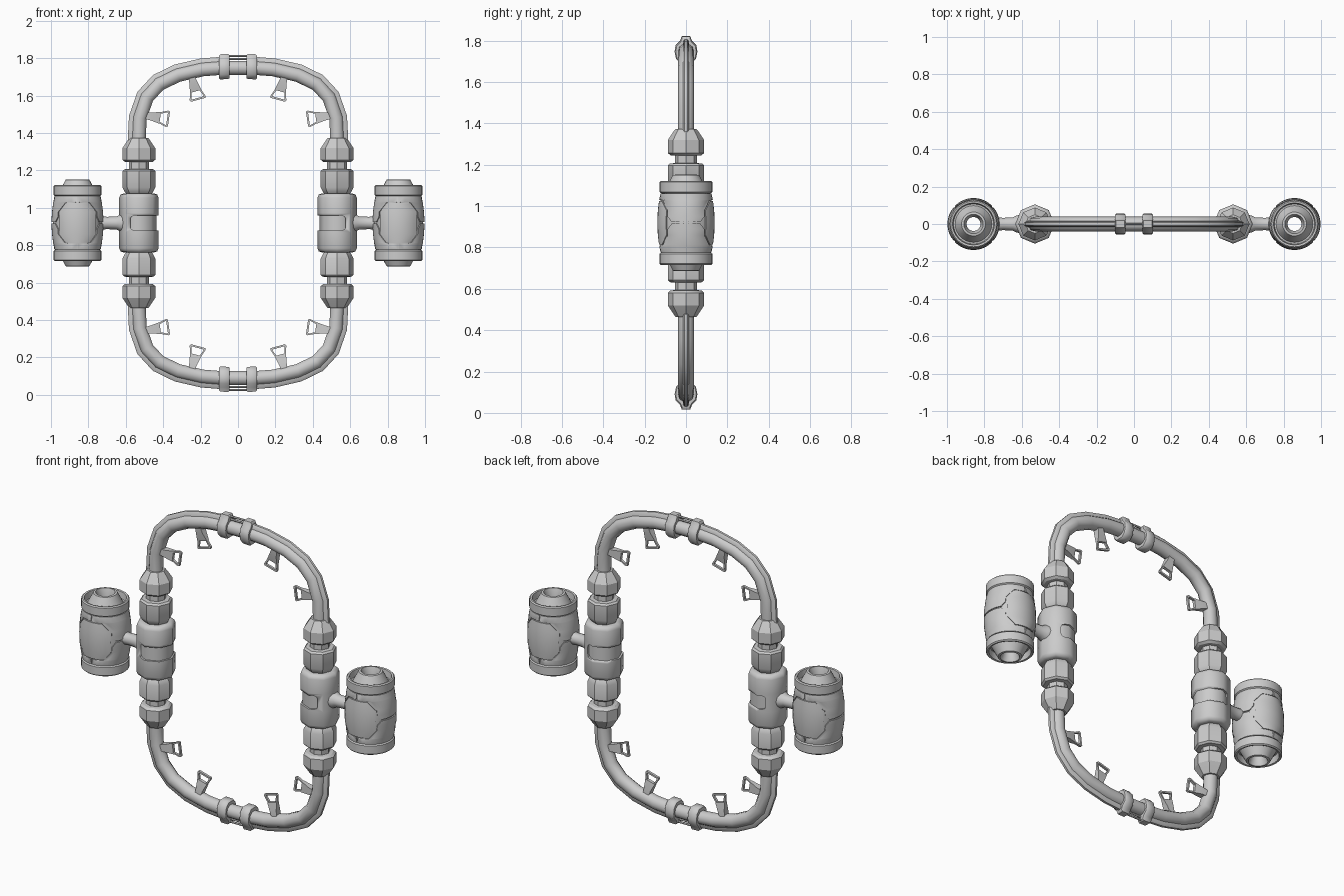
import bpy, bmesh, math
from mathutils import Vector, Matrix

if "Cube" in bpy.data.objects:
    bpy.data.objects.remove(bpy.data.objects["Cube"])

ZC = 0.919      # mirror height
CX = 0.53       # column axis
BX = 0.858      # canister axis


def finish(name, bm, mx=True, mz=False, angle=40):
    """Mirror the geometry across x = 0 and / or z = ZC, then make an object."""
    for axis, on in ((0, mx), (2, mz)):
        if not on:
            continue
        dup = bmesh.ops.duplicate(bm, geom=bm.verts[:] + bm.edges[:] + bm.faces[:])["geom"]
        for v in dup:
            if isinstance(v, bmesh.types.BMVert):
                v.co[axis] = -v.co.x if axis == 0 else 2 * ZC - v.co.z
    bmesh.ops.remove_doubles(bm, verts=bm.verts[:], dist=0.0005)
    bmesh.ops.recalc_face_normals(bm, faces=bm.faces[:])
    me = bpy.data.meshes.new(name)
    bm.to_mesh(me)
    bm.free()
    ob = bpy.data.objects.new(name, me)
    bpy.context.collection.objects.link(ob)
    bpy.ops.object.select_all(action="DESELECT")
    ob.select_set(True)
    bpy.context.view_layer.objects.active = ob
    bpy.ops.object.shade_smooth_by_angle(angle=math.radians(angle))
    return ob


def bridge(bm, rings, closed=False, caps=False):
    loops = [[bm.verts.new(p) for p in r] for r in rings]
    pairs = list(zip(loops, loops[1:])) + ([(loops[-1], loops[0])] if closed else [])
    for a, b in pairs:
        for i in range(len(a)):
            j = (i + 1) % len(a)
            bm.faces.new((a[i], a[j], b[j], b[i]))
    if caps:
        bm.faces.new(loops[0])
        bm.faces.new(loops[-1])


def lathe(bm, profile, x, sides, closed=False, caps=False):
    """Revolve (radius, height from ZC) points about a vertical axis at x."""
    ang = [2 * math.pi * i / sides for i in range(sides)]
    bridge(bm, [[(x + r * math.cos(a), r * math.sin(a), ZC + h) for a in ang]
                for r, h in profile], closed, caps)


def sweep(bm, path, section, caps=False):
    """Sweep (outward, y) section points along a path in the xz plane."""
    rings = []
    for i, (x, z) in enumerate(path):
        a, b = path[max(i - 1, 0)], path[min(i + 1, len(path) - 1)]
        t = Vector((b[0] - a[0], 0, b[1] - a[1])).normalized()
        n = Vector((t.z, 0, -t.x))
        rings.append([Vector((x, 0, z)) + n * u + Vector((0, v, 0)) for u, v in section])
    bridge(bm, rings, caps=caps)


def circle(r, n, u=0.0):
    return [(u + r * math.cos(2 * math.pi * (i + .5) / n),
             r * math.sin(2 * math.pi * (i + .5) / n)) for i in range(n)]


# main loop tube
curve = [(CX, 1.37), (.525, 1.48), (.487, 1.59), (.42, 1.662), (.32, 1.71), (.19, 1.74), (.09, 1.748)]
bm = bmesh.new()
sweep(bm, [(CX, ZC)] + curve + [(0, 1.748)], circle(.039, 10))
finish("loop_tube", bm, mz=True)

# raised rail along the outside of the loop
bm = bmesh.new()
sweep(bm, [(CX, 1.30)] + curve, [(.03, -.016), (.052, -.013), (.059, -.007),
                                (.059, .007), (.052, .013), (.03, .016)], caps=True)
finish("outer_rail", bm, mz=True)

# thin rods bridging the clamps
bm = bmesh.new()
for u in (.047, .064):
    sweep(bm, [(.09, 1.748), (0, 1.748)], circle(.006, 6, u))
finish("bridge_rods", bm, mz=True)

# clamps around tube and rail
bm = bmesh.new()
sec = [(.074, .02), (.05, .03), (.03, .05), (0, .055), (-.035, .048), (-.06, .025)]
sec += [(u, -v) for u, v in reversed(sec)]
for dx, s in ((0, .9),):
    path = [(.102, 1.746), (.095, 1.747), (.052, 1.748), (.045, 1.748)]
    rings = []
    for k, (x, z) in enumerate(path):
        f = s if k in (0, 3) else 1
        rings.append([(x, v * f, z + u * f) for u, v in sec])
    bridge(bm, rings, caps=True)
finish("clamps", bm, mz=True)

# column collars
bm = bmesh.new()
lathe(bm, [(.05, .455), (.058, .445), (.088, .40), (.088, .338), (.075, .327), (.054, .325),
           (.054, .289), (.078, .287), (.088, .277), (.088, .19), (.075, .165), (.06, .15)],
      CX, 8, caps=True)
finish("collars", bm, mz=True, angle=30)

# column body with a recessed slot wrapping its inner side
bm = bmesh.new()
lathe(bm, [(.08, .158), (.098, .152), (.105, .135), (.105, .052), (.105, -.052),
           (.105, -.135), (.098, -.152), (.08, -.158)], CX, 8, caps=True)
body = finish("column_body", bm, mx=False, angle=50)
bm = bmesh.new()
outline = [(.38, -.04), (.555, -.04), (.57, -.034), (.576, -.02),
           (.576, .02), (.57, .034), (.555, .04), (.38, .04)]
bridge(bm, [[(x, y, ZC + z) for x, z in outline] for y in (-.2, .2)], caps=True)
cutter = finish("slot_cutter", bm, mx=False)
cutter.hide_render = True
cutter.hide_set(True)
cut = body.modifiers.new("slot", "BOOLEAN")
cut.object, cut.operation, cut.solver = cutter, "DIFFERENCE", "EXACT"
body.modifiers.new("both_sides", "MIRROR")
bm = bmesh.new()
lathe(bm, [(.094, .10), (.094, -.10)], CX, 8, caps=True)
finish("column_core", bm, angle=50)

# arms joining columns to canisters
bm = bmesh.new()
bridge(bm, [[(x, r * math.cos(i * math.pi / 6), ZC + r * math.sin(i * math.pi / 6))
             for i in range(12)]
            for x, r in ((.60, .052), (.632, .044), (.65, .035), (.70, .033), (.75, .036))], caps=True)
finish("arms", bm)


# canister shells: bulged barrel, rims, recessed cones and a through hole
def bulge(h):
    return .139 - .016 * (h / .145) ** 2


half = [(.037, .19), (.052, .233), (.064, .231), (.098, .165), (.107, .165), (.112, .201),
        (.122, .203), (.128, .197), (.128, .15), (.119, .143)]
half += [(bulge(h) - .006, h) for h in (.11, .07, .03)]
bm = bmesh.new()
lathe(bm, half + [(r, -h) for r, h in reversed(half)], BX, 32, closed=True)
finish("canister_shells", bm)


# raised armour panels; rows are (height, half angle in degrees)
def panel(bm, centre, rows, cols=10):
    def grid(off):
        out = []
        for h, w in rows:
            row = []
            for i in range(cols + 1):
                a = math.radians(centre + w * (2 * i / cols - 1))
                r = bulge(h) + off
                row.append(bm.verts.new((BX + r * math.cos(a), r * math.sin(a), ZC + h)))
            out.append(row)
        return out
    top, low = grid(0), grid(-.009)
    for g in (top, low):
        for a, b in zip(g, g[1:]):
            for i in range(cols):
                bm.faces.new((a[i], a[i + 1], b[i + 1], b[i]))

    def rim(g):
        return (g[0] + [r[-1] for r in g[1:-1]] + g[-1][::-1] + [r[0] for r in g[-2:0:-1]])
    a, b = rim(top), rim(low)
    for i in range(len(a)):
        j = (i + 1) % len(a)
        bm.faces.new((a[i], a[j], b[j], b[i]))


bm = bmesh.new()
for c in (90, 270):
    panel(bm, c, [(-.105, 27), (-.06, 46), (0, 46), (.06, 46), (.105, 27)])
for c in (0, 180):
    for s in (1, -1):
        panel(bm, c, [(s * .004, 30), (s * .03, 40), (s * .06, 41), (s * .108, 60), (s * .111, 88.5), (s * .143, 88.5)], 14)
finish("canister_panels", bm)

# hanger clips on the inside of the loop: tapered plate plus open loop
bm = bmesh.new()
for base, tip in (((.246, 1.695), (.212, 1.572)), ((.49, 1.492), (.364, 1.474))):
    o = Vector((base[0], 0, base[1]))
    d = Vector((tip[0] - base[0], 0, tip[1] - base[1])).normalized()
    s = Vector((d.z, 0, -d.x))
    bridge(bm, [[o + d * t + s * w * a + Vector((0, y * b, 0)) for a, b in
                 ((-1, -1), (1, -1), (1, 1), (-1, 1))]
                for t, w, y in ((0, .018, .02), (.03, .022, .018), (.075, .032, .009))], caps=True)
    outer = [(.06, .026), (.112, .044), (.122, .040), (.122, -.040), (.112, -.044), (.06, -.026)]
    inner = [(.07, .020), (.108, .034), (.112, .032), (.112, -.032), (.108, -.034), (.07, -.020)]
    bridge(bm, [[o + d * t + s * w + Vector((0, y, 0)) for t, w in ring]
                for ring, y in ((outer, -.007), (outer, .007), (inner, .007), (inner, -.007))],
           closed=True)
finish("hanger_clips", bm, mz=True, angle=30)
